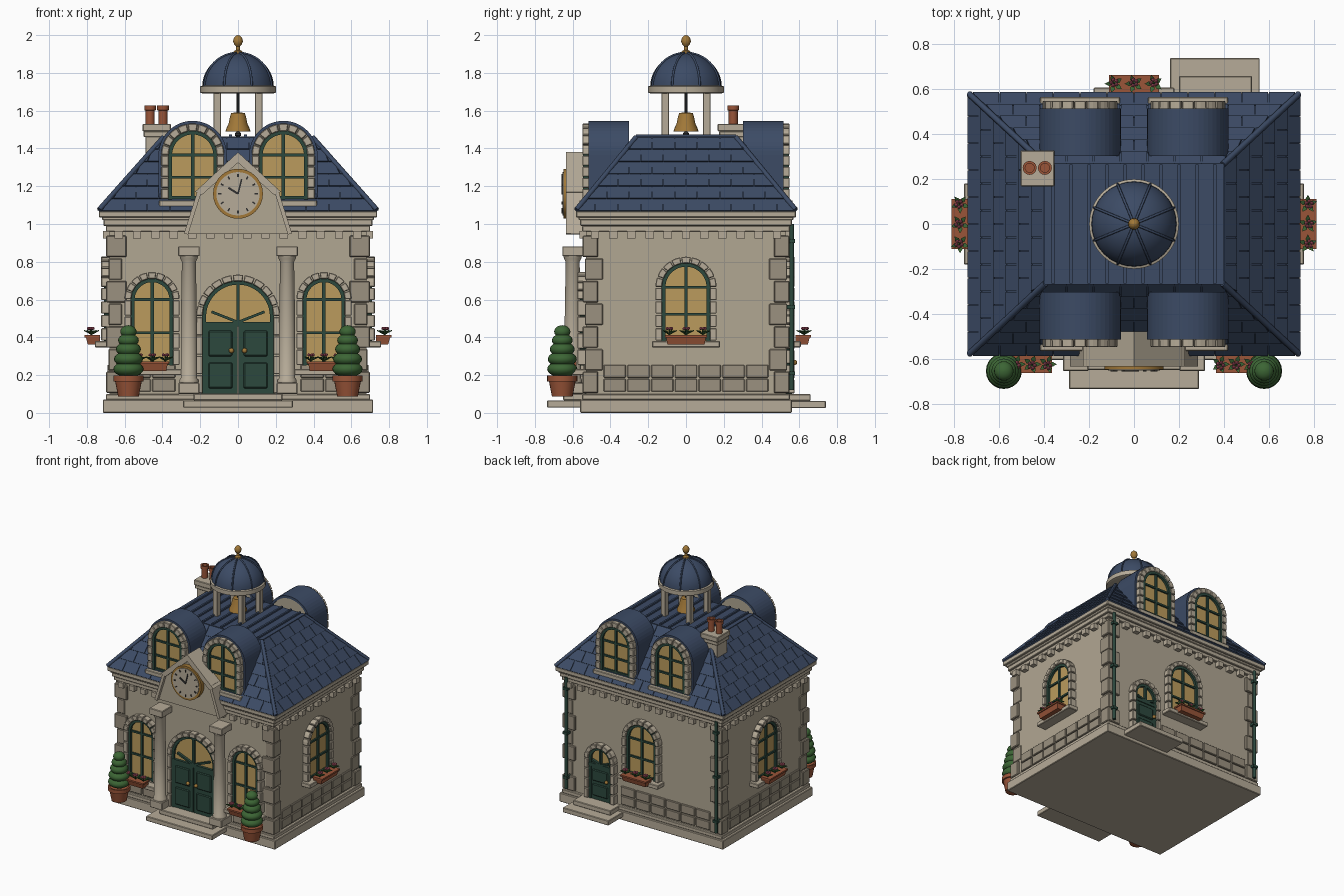
import bpy, bmesh
from math import sin, cos, pi, radians
from mathutils import Matrix, Vector

if "Cube" in bpy.data.objects:
    bpy.data.objects.remove(bpy.data.objects["Cube"])

M = Matrix()   # current placement frame


def mat(name, c):
    m = bpy.data.materials.new(name)
    m.diffuse_color = (*c, 1)
    m.use_nodes = True
    m.node_tree.nodes["Principled BSDF"].inputs["Base Color"].default_value = m.diffuse_color
    return m


STONE = mat("stone", (.44, .385, .29))
TRIM = mat("trim_stone", (.47, .41, .315))
BLOCK = mat("block_stone", (.33, .285, .215))
SLATE = mat("slate", (.045, .07, .13))
GREEN = mat("painted_green", (.025, .065, .047))
GLASS = mat("warm_glass", (.5, .33, .11))
CLAY = mat("terracotta", (.32, .09, .04))
GOLD = mat("brass", (.36, .19, .04))
LEAF = mat("leaf", (.045, .13, .035))
PINK = mat("blossom", (.5, .1, .16))
DARK = mat("iron", (.03, .03, .03))


def finish(name, bm, m, smooth=False, bevel=0):
    bmesh.ops.recalc_face_normals(bm, faces=bm.faces)
    me = bpy.data.meshes.new(name)
    bm.to_mesh(me)
    bm.free()
    me.materials.append(m)
    if smooth:
        me.polygons.foreach_set("use_smooth", [True] * len(me.polygons))
        me.set_sharp_from_angle(angle=radians(35))
    ob = bpy.data.objects.new(name, me)
    bpy.context.collection.objects.link(ob)
    ob.matrix_world = M.copy()
    if bevel:
        b = ob.modifiers.new("bevel", 'BEVEL')
        b.width, b.segments = bevel, 1
    return ob


def loft(bm, rings):
    vs = [[bm.verts.new(p) for p in r] for r in rings]
    n = len(vs[0])
    for a, b in zip(vs, vs[1:]):
        for i in range(n):
            bm.faces.new((a[i], a[(i + 1) % n], b[(i + 1) % n], b[i]))
    bm.faces.new(vs[0])
    bm.faces.new(vs[-1])


def prisms(name, polys, y0, y1, m, smooth=False, bevel=0):
    bm = bmesh.new()
    for p in polys:
        loft(bm, [[(x, y, z) for x, z in p] for y in (y0, y1)])
    return finish(name, bm, m, smooth, bevel)


def boxes(name, bs, m, bevel=0):
    bm = bmesh.new()
    for x0, x1, y0, y1, z0, z1 in bs:
        loft(bm, [[(x0, y0, z), (x1, y0, z), (x1, y1, z), (x0, y1, z)] for z in (z0, z1)])
    return finish(name, bm, m, False, bevel)


def lathe(name, prof, c, m, n=24):
    bm = bmesh.new()
    loft(bm, [[(c[0] + r * cos(2 * pi * i / n), c[1] + r * sin(2 * pi * i / n), z) for i in range(n)] for r, z in prof])
    return finish(name, bm, m, True)


def tube(name, paths, r, m, res=1):
    cu = bpy.data.curves.new(name, 'CURVE')
    cu.dimensions, cu.bevel_depth, cu.bevel_resolution, cu.use_fill_caps = '3D', r, res, True
    for path in paths:
        s = cu.splines.new('POLY')
        s.points.add(len(path) - 1)
        for q, p in zip(s.points, path):
            q.co = (*p, 1)
    cu.materials.append(m)
    ob = bpy.data.objects.new(name, cu)
    bpy.context.collection.objects.link(ob)
    ob.matrix_world = M.copy()


def arc(cx, cz, r, n=16, a0=0, a1=pi):
    return [(cx + r * cos(a0 + (a1 - a0) * i / n), cz + r * sin(a0 + (a1 - a0) * i / n)) for i in range(n + 1)]


def arch(cx, hw, z0, zs):
    return [(cx - hw, z0), (cx + hw, z0)] + arc(cx, zs, hw)


def band(cx, zs, r0, r1, n, gap=0):
    s = pi / n
    return [arc(cx, zs, r0, 2, i * s + gap, (i + 1) * s - gap) + arc(cx, zs, r1, 2, (i + 1) * s - gap, i * s + gap)
            for i in range(n)]


def rect(x0, x1, z0, z1):
    return [(x0, z0), (x1, z0), (x1, z1), (x0, z1)]


def bar(p, q, w):
    p, q = Vector(p), Vector(q)
    n = (q - p).normalized().orthogonal() * w / 2
    return [tuple(v) for v in (p - n, q - n, q + n, p + n)]


def face(angle, d):
    global M
    M = Matrix.Rotation(radians(angle), 4, 'Z') @ Matrix.Translation((0, -d, 0))


def surround(name, cx, hw, ow, z0, zs, out, n):
    h = (zs - z0) / 4
    jambs = [rect(cx + a, cx + b, z0 + i * h + .003, z0 + (i + 1) * h - .003) for i in range(4)
             for a, b in ((-ow, -hw), (hw, ow))]
    prisms(name + "_surround", band(cx, zs, hw, ow, n, .015) + jambs, -out, .02, TRIM, bevel=.004)
    fr = band(cx, zs, hw - .018, hw + .005, 12) + [rect(cx + s * (hw - .007) - .011, cx + s * (hw - .007) + .011, z0, zs) for s in (-1, 1)]
    prisms(name + "_frame", fr, -.03, .01, GREEN)


def window(name, cx, hw, ow, z0, zs, out=.045):
    surround(name, cx, hw, ow, z0, zs, out, 9)
    prisms(name + "_glass", [arch(cx, hw, z0, zs)], -.012, .01, GLASS)
    hs = [z0 + .01, z0 + (zs - z0) * .5, zs]
    prisms(name + "_bars", [rect(cx - .009, cx + .009, z0, zs + hw)] + [rect(cx - hw, cx + hw, z - .007, z + .007) for z in hs],
           -.024, .01, GREEN)


def flower_box(name, cx, w, z):
    bm = bmesh.new()
    loft(bm, [[(cx - a, -.125 - e, h), (cx + a, -.125 - e, h), (cx + a, -.05, h), (cx - a, -.05, h)]
              for a, e, h in ((w - .01, -.01, z), (w - .002, 0, z + .038), (w + .004, .008, z + .038), (w + .004, .008, z + .05))])
    finish(name + "_flower_box", bm, CLAY)
    bl, lf, st = bmesh.new(), bmesh.new(), []
    for i in (-1, 0, 1):
        x, zt = cx + i * w * .82, z + .085
        st.append([(x, -.095, z + .04), (x, -.1, zt)])
        for k in range(5):
            a = k * 2 * pi / 5
            bmesh.ops.create_icosphere(bl, subdivisions=1, radius=.009, matrix=Matrix.Translation((x + .013 * cos(a), -.1 + .013 * sin(a), zt)))
            d, t = Vector((cos(a), sin(a), 0)), Vector((-sin(a), cos(a), 0)) * .011
            o = Vector((x, -.095, z + .05))
            loft(lf, [[o + h, o + d * .022 + t + h + Vector((0, 0, .02)), o + d * .042 + h + Vector((0, 0, .022)),
                       o + d * .022 - t + h + Vector((0, 0, .02))] for h in (Vector(), Vector((0, 0, .004)))])
    finish(name + "_blossoms", bl, PINK, True)
    finish(name + "_leaves", lf, LEAF)
    tube(name + "_stems", st, .004, LEAF)


def door(name, cx, hw, ow, z0, zs, zt, n, leaves):
    surround(name, cx, hw, ow, z0, zs, .045, n)
    prisms(name + "_fanlight", [arch(cx, hw, zt, zs)], -.012, .01, GLASS)
    fan = [rect(cx - hw, cx + hw, zt - .012, zt + .012), rect(cx - .008, cx + .008, zt, zs + hw)]
    fan += [bar((cx, zt + .01), (cx + s * hw * .75, zt + hw * .35), .014) for s in (-1, 1)]
    prisms(name + "_fan_bars", fan, -.032, .01, GREEN)
    w = 2 * hw / leaves
    lv, pn = [], []
    for i in range(leaves):
        a = cx - hw + i * w
        lv.append(rect(a + .003, a + w - .003, z0, zt))
        h = zt - z0
        pn += [rect(a + .03, a + w - .03, z0 + .03, z0 + h * .45), rect(a + .03, a + w - .03, z0 + h * .54, zt - .035)]
    prisms(name + "_leaves", lv, -.025, .01, GREEN)
    prisms(name + "_panels", pn, -.034, 0, GREEN, bevel=.006)
    bm = bmesh.new()
    for s in ((-1, 1) if leaves == 2 else (1.9,)):
        bmesh.ops.create_uvsphere(bm, u_segments=12, v_segments=8, radius=.014, matrix=Matrix.Translation((cx + s * .035, -.045, z0 + .62 * (zt - z0))))
    finish(name + "_knobs", bm, GOLD, True)


# plinth, walls, cornice
boxes("plinth", [(-.715, .715, -.56, .56, 0, .07), (-.7, .7, -.55, .55, .07, .1)], TRIM, .004)
boxes("walls", [(-.68, .68, -.53, .53, .09, 1.0)], STONE)
boxes("cornice", [(-.7, .7, -.55, .55, .96, .99), (-.712, .712, -.56, .56, .99, 1.03), (-.737, .737, -.582, .582, 1.035, 1.068),
                  (-.72, .72, -.568, .568, 1.02, 1.04)], TRIM, .004)
# corner quoins
q = []
for i in range(7):
    lx, ly = ((.10, .075), (.075, .10))[i % 2]
    o = (.018, .006)[i % 2]
    for sx in (-1, 1):
        for sy in (-1, 1):
            X, Y = sorted((sx * (.68 + o), sx * (.69 - lx))), sorted((sy * (.53 + o), sy * (.54 - ly)))
            q.append((*X, *Y, .105 + i * .12, .105 + i * .12 + .113))
boxes("corner_quoins", q, BLOCK, .005)
# base blocks and dentils on each wall
for ang, d, w, skip in ((0, .53, .68, (-.3, .3)), (180, .53, .68, (-.49, -.23)), (90, .68, .53, None), (-90, .68, .53, None)):
    face(ang, d)
    n = round((2 * w - .18) / .135)
    s = (2 * w - .18) / n
    bl = []
    for r in range(2):
        for i in range(n):
            a, b = -w + .09 + i * s + .004, -w + .09 + (i + 1) * s - .004
            if not (skip and b > skip[0] and a < skip[1]):
                bl.append((a, b, -.012, .02, .112 + r * .074, .18 + r * .074))
    boxes("base_blocks", bl, BLOCK, .004)
    n = round(2 * w / .097)
    boxes("dentils", [(x - .022, x + .022, -.035, .02, .922, .962) for x in (-w + (i + .5) * 2 * w / n for i in range(n))], TRIM)

# windows and flower boxes
face(0, .53)
for side, cx in (("front_left", -.455), ("front_right", .455)):
    window(side + "_window", cx, .11, .146, .25, .6)
    boxes(side + "_sill", [(cx - .16, cx + .16, -.075, .02, .2, .232)], TRIM, .004)
    flower_box(side, cx, .085, .222)
for side, ang, d in (("right", 90, .68), ("left", -90, .68), ("back", 180, .53)):
    face(ang, d)
    window(side + "_window", 0, .127, .162, .38, .665)
    boxes(side + "_sill", [(-.18, .18, -.078, .02, .347, .38)], TRIM, .004)
    flower_box(side, 0, .108, .362)
# doors
face(0, .53)
door("main_door", 0, .187, .222, .1, .51, .47, 11, 2)
boxes("front_steps", [(-.29, .29, -.205, 0, .028, .066), (-.235, .235, -.12, 0, .066, .102)], TRIM, .004)
face(180, .53)
door("back_door", -.36, .097, .132, .1, .415, .37, 7, 1)
boxes("back_steps", [(-.56, -.16, -.21, 0, .025, .063), (-.525, -.2, -.13, 0, .063, .1)], TRIM, .004)
# drainpipes
tube("drainpipes", [[(x, -.03, .12), (x, -.03, 1.0)] for x in (-.655, .655)], .013, GREEN, 2)
boxes("drainpipe_brackets", [(x - .02, x + .02, -.046, 0, z, z + .02) for x in (-.655, .655) for z in (.2, .55, .9)], GREEN)

# columns
M = Matrix()
for x in (-.26, .26):
    lathe("column_shaft", [(.05, .16), (.05, .175), (.043, .185), (.043, .45), (.037, .8), (.045, .815), (.05, .835)], (x, -.6), TRIM)
    boxes("column_blocks", [(x - .055, x + .055, -.655, -.53, .1, .16), (x - .057, x + .057, -.655, -.53, .83, .882)], TRIM, .004)
# clock gable
face(0, .53)
g = [(-.28, .947), (.28, .947), (.205, 1.18), (0, 1.36), (-.205, 1.18)]
prisms("clock_gable", [g], -.08, .05, STONE)
cop = [bar((s * .275, .947), (s * .2, 1.185), .022) for s in (-1, 1)]
cop += [[(s * .228, 1.17), (s * .19, 1.155), (0, 1.325), (0, 1.38)] for s in (-1, 1)]
prisms("gable_coping", cop, -.105, .05, TRIM)
circ = lambda r: arc(0, 1.16, r, 32, 0, 2 * pi)[:-1]
prisms("clock_ring", [circ(.132)], -.118, -.07, GOLD, True)
prisms("clock_face", [circ(.115)], -.123, -.07, TRIM, True)
pt = lambda a, r: (r * sin(a), 1.16 + r * cos(a))
marks = [bar(pt(k * pi / 6, .088), pt(k * pi / 6, .105), .008) for k in range(12)]
marks += [bar((0, 1.16), pt(radians(-58), .06), .011), bar((0, 1.16), pt(radians(14), .08), .008)]
prisms("clock_marks_and_hands", marks, -.128, -.1, DARK)

# slate roof
M = Matrix()
HX, HY = lambda t: .735 - .34 * t, lambda t: .58 - .315 * t
bm = bmesh.new()
loft(bm, [[(x * HX(t), y * HY(t), 1.066 + .392 * t) for x, y in ((-1, -1), (1, -1), (1, 1), (-1, 1))] for t in (0, 1)])
finish("roof_core", bm, SLATE)
bm = bmesh.new()
ROWS = 6
for ang in range(4):
    wf, df = (HX, HY) if ang % 2 == 0 else (HY, HX)
    R = Matrix.Rotation(ang * pi / 2, 3, 'Z')
    for i in range(ROWS):
        t0, t1 = i / ROWS, (i + 1) / ROWS
        P = lambda u, t, o: R @ Vector((max(-wf(t), min(wf(t), u)), -df(t) - o * .7, 1.066 + .392 * t + o * .6))
        for k in range(-7, 8):
            a, b = (k - .5 * (i % 2)) * .12 + .002, (k + 1 - .5 * (i % 2)) * .12 - .002
            if b > -wf(t0) + .01 and a < wf(t0) - .01:
                loft(bm, [[P(a, t0, l), P(b, t0, l), P(b, t1, h), P(a, t1, h)] for l, h in ((-.004, -.004), (.011, .003))])
finish("roof_slates", bm, SLATE)
corners = [(sx, sy) for sx in (-1, 1) for sy in (-1, 1)]
tube("roof_hips", [[(sx * HX(0), sy * HY(0), 1.075), (sx * HX(1), sy * HY(1), 1.458)] for sx, sy in corners], .014, SLATE)
boxes("roof_deck", [(-.4, .4, -.27, .27, 1.44, 1.462)] + [(x - .007, x + .007, -.265, .265, 1.46, 1.474) for x in (-.36 + .08 * i for i in range(10))], SLATE)

# dormers
for side, ang in (("front", 0), ("back", 180)):
    for cx in (-.24, .24):
        face(ang, .515)
        nm = side + "_dormer"
        prisms(nm + "_body", [arch(cx, .164, 1.1, 1.365)], -.005, .21, STONE)
        prisms(nm + "_hood", band(cx, 1.365, .162, .181, 12) + [rect(cx + a, cx + b, 1.12, 1.365) for a, b in ((-.181, -.162), (.162, .181))],
               .0, .213, SLATE)
        window(nm + "_window", cx, .127, .167, 1.13, 1.365, .034)
        boxes(nm + "_sill", [(cx - .178, cx + .178, -.05, .06, 1.09, 1.125)], TRIM, .004)

# chimney
M = Matrix()
boxes("chimney", [(-.49, -.37, .185, .31, 1.15, 1.47), (-.5, -.36, .175, .32, 1.46, 1.49), (-.505, -.355, .168, .328, 1.49, 1.53)], TRIM, .004)
for x in (-.465, -.397):
    lathe("chimney_pot", [(.024, 1.53), (.024, 1.6), (.031, 1.603), (.031, 1.627), (.02, 1.627), (.02, 1.6)], (x, .25), CLAY, 16)

# cupola with bell
boxes("cupola_posts", [(sx * .11 - .021, sx * .11 + .021, sy * .11 - .021, sy * .11 + .021, 1.46, 1.7) for sx, sy in corners], TRIM, .004)
lathe("cupola_ring", [(.185, 1.69), (.2, 1.695), (.2, 1.728), (.185, 1.735)], (0, 0), TRIM, 32)
lathe("cupola_dome", [(.19 * cos(a), 1.725 + .18 * sin(a)) for a in (i * pi / 20 for i in range(10))] + [(.01, 1.905)], (0, 0), SLATE, 32)
tube("dome_ribs", [[(.192 * cos(e) * cos(a), .192 * cos(e) * sin(a), 1.726 + .181 * sin(e)) for e in (j * pi / 20 for j in range(11))]
                   for a in (pi / 8 + k * pi / 4 for k in range(8))], .006, SLATE)
lathe("finial", [(.028, 1.9), (.022, 1.915), (.01, 1.922), (.01, 1.94), (.02, 1.95), (.026, 1.967), (.022, 1.985), (.012, 1.996), (.002, 2.0)], (0, 0), GOLD, 16)
lathe("bell", [(.058, 1.495), (.066, 1.49), (.062, 1.505), (.05, 1.53), (.042, 1.57), (.036, 1.588), (.012, 1.59)], (0, 0), GOLD)
lathe("bell_hanger", [(.008, 1.58), (.008, 1.7)], (0, 0), DARK, 10)
lathe("bell_clapper", [(.004, 1.52), (.006, 1.49), (.016, 1.48), (.016, 1.468), (.006, 1.46)], (0, 0), DARK, 12)

# potted topiaries
for x in (-.58, .58):
    c = (x, -.655)
    lathe("topiary_pot", [(.055, .087), (.07, .165), (.08, .167), (.08, .197), (.068, .197), (.066, .185)], c, CLAY)
    for r, z, h in ((.08, .232, .043), (.077, .285, .042), (.066, .337, .04), (.055, .384, .036), (.043, .43, .034)):
        lathe("topiary_tier", [(max(.002, r * cos(a)), z + h * sin(a)) for a in (-pi / 2 + i * pi / 10 for i in range(11))], c, LEAF, 20)
